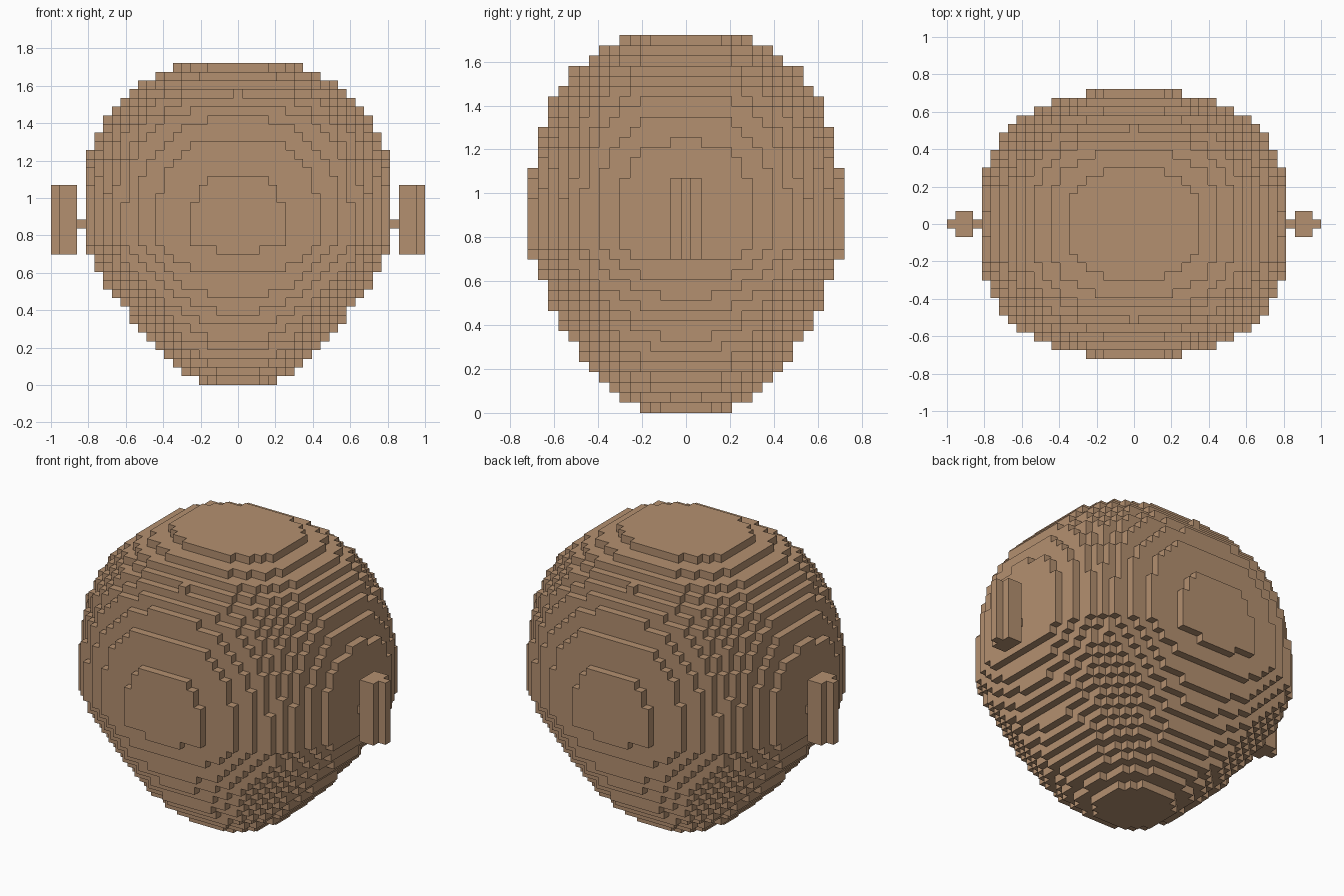
import bpy
import bmesh
from mathutils import Vector

cube = bpy.data.objects.get("Cube")
if cube:
    bpy.data.objects.remove(cube, do_unlink=True)

S = 2 / 43  # edge length of one block

tan = bpy.data.materials.new("clay tan")
tan.use_nodes = True
TAN = (0.456, 0.279, 0.162, 1)
tan.diffuse_color = TAN
tan.node_tree.nodes["Principled BSDF"].inputs["Base Color"].default_value = TAN

DIRECTIONS = [Vector(d) for d in ((1, 0, 0), (-1, 0, 0), (0, 1, 0),
                                  (0, -1, 0), (0, 0, 1), (0, 0, -1))]


def build_blocks(name, cells):
    """Skin a set of grid cells with only its exposed square faces."""
    bm = bmesh.new()
    verts = {}

    def corner(p):
        key = tuple(round(c * 2) for c in p)
        if key not in verts:
            verts[key] = bm.verts.new((p.x * S, p.y * S, (p.z + 0.5) * S))
        return verts[key]

    for cell in sorted(cells):
        c = Vector(cell)
        for d in DIRECTIONS:
            if tuple(int(v) for v in c + d) in cells:
                continue
            u = Vector((d.y, d.z, d.x))
            w = d.cross(u)
            bm.faces.new([corner(c + (d + u * a + w * b) / 2)
                          for a, b in ((-1, -1), (1, -1), (1, 1), (-1, 1))])
    mesh = bpy.data.meshes.new(name)
    bm.to_mesh(mesh)
    bm.free()
    mesh.materials.append(tan)
    obj = bpy.data.objects.new(name, mesh)
    bpy.context.collection.objects.link(obj)
    return obj


def inside_head(x, y, z):
    """Rounded superellipsoid that narrows toward the chin."""
    drop = max(0, (18 - z) - 2.3)
    rx = 17.9 * (1 - 0.027 * drop)
    ry = 15.3 * (1 - 0.0175 * drop)
    return ((abs(x) / rx) ** 2.5 + (abs(y) / ry) ** 2.5
            + (abs(z - 18) / 18.9) ** 2.5) < 1


# Head
build_blocks("head", {(x, y, z) for x in range(-18, 19)
                      for y in range(-16, 17) for z in range(37)
                      if inside_head(x, y, z)})

# Ears: a short peg, a thick upright slab and a thin outer ridge
for side, label in ((1, "left"), (-1, "right")):
    build_blocks(label + "_ear_peg", {(side * 18, 0, 18)})
    ear = {(side * x, y, z) for x in (19, 20) for y in (-1, 0, 1)
           for z in range(15, 23)}
    ear |= {(side * 21, 0, z) for z in range(15, 23)}
    build_blocks(label + "_ear", ear)
